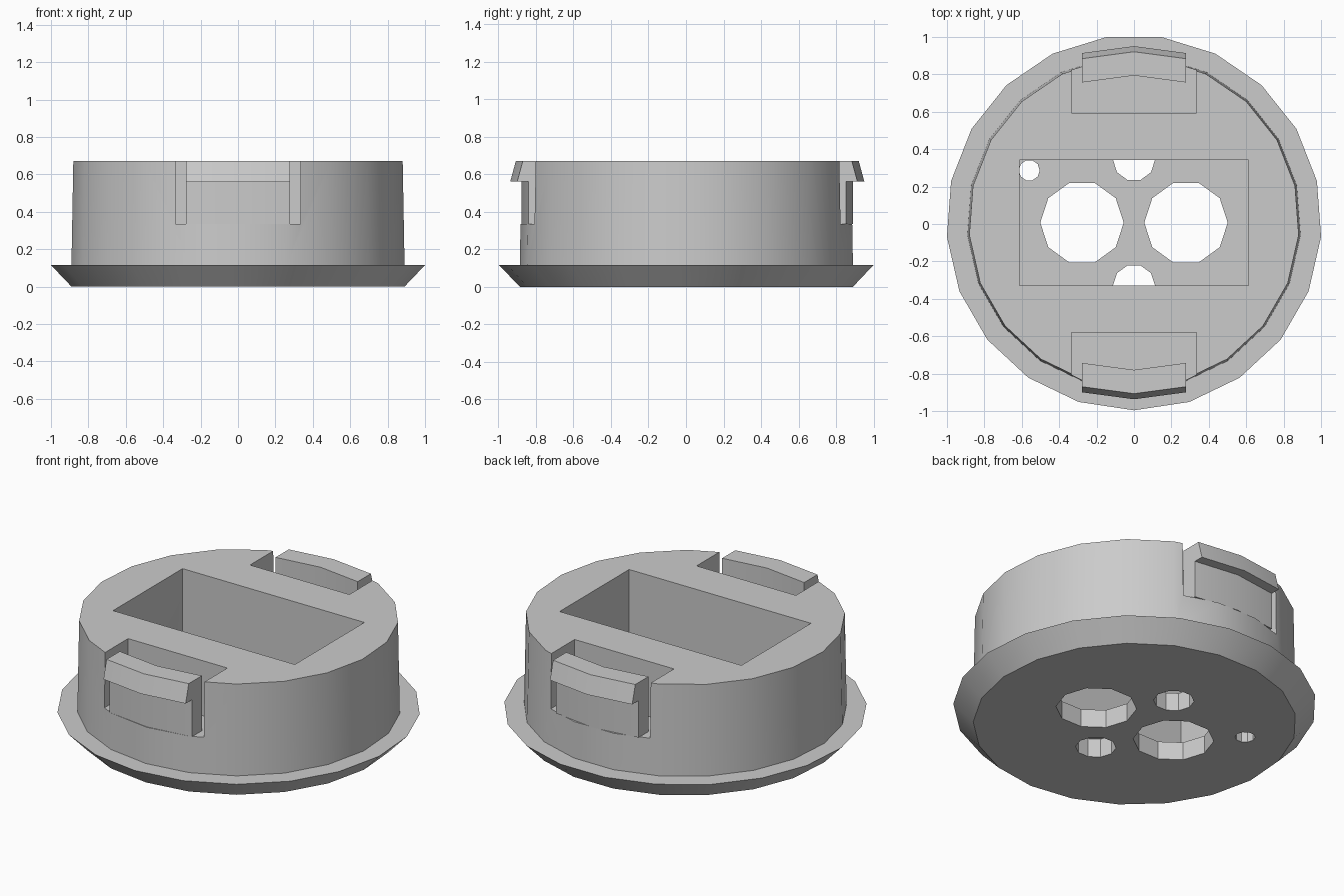
import bpy, bmesh, math
from mathutils import Vector

if "Cube" in bpy.data.objects:
    bpy.data.objects.remove(bpy.data.objects["Cube"], do_unlink=True)

CY = 0.007            # shared centre line in y
SIDES = 21
FLOOR = 0.11          # thickness of the base plate
NOTCH_Z = 0.335

grey = bpy.data.materials.new("plain_grey")
grey.use_nodes = True
colour = (0.6, 0.6, 0.6, 1)
grey.diffuse_color = colour
grey.node_tree.nodes["Principled BSDF"].inputs["Base Color"].default_value = colour


def loft(name, rings):
    """Closed solid through rings with equal point counts."""
    bm = bmesh.new()
    loops = [[bm.verts.new(p) for p in ring] for ring in rings]
    n = len(loops[0])
    for a, b in zip(loops, loops[1:]):
        for i in range(n):
            j = (i + 1) % n
            bm.faces.new((a[i], a[j], b[j], b[i]))
    bm.faces.new(loops[0][::-1])
    bm.faces.new(loops[-1])
    bmesh.ops.recalc_face_normals(bm, faces=bm.faces)
    mesh = bpy.data.meshes.new(name)
    bm.to_mesh(mesh)
    bm.free()
    mesh.materials.append(grey)
    obj = bpy.data.objects.new(name, mesh)
    bpy.context.collection.objects.link(obj)
    return obj


def circle(r, z, n, x=0, y=CY, start=0):
    return [Vector((x + r * math.cos(start + math.tau * i / n),
                    y + r * math.sin(start + math.tau * i / n), z)) for i in range(n)]


def box(name, x0, x1, y0, y1, z0, z1):
    return loft(name, [[(x0, y0, z), (x1, y0, z), (x1, y1, z), (x0, y1, z)]
                       for z in (z0, z1)])


def cut(target, cutter):
    cutter.hide_render = True
    mod = target.modifiers.new("cut", 'BOOLEAN')
    mod.operation = 'DIFFERENCE'
    mod.solver = 'EXACT'
    mod.object = cutter
    bpy.context.view_layer.update()
    graph = bpy.context.evaluated_depsgraph_get()
    result = bpy.data.meshes.new_from_object(target.evaluated_get(graph))
    target.modifiers.clear()
    target.data = result
    bpy.data.objects.remove(cutter, do_unlink=True)


# Round housing with a flared flange at its base
profile = [(0.893, 0), (1.003, 0.115), (0.893, 0.115), (0.883, 0.67)]
housing = loft("housing", [circle(r, z, SIDES, start=-math.pi / 2) for r, z in profile])

# Rectangular pocket
cut(housing, box("pocket_cutter", -0.613, 0.613, CY - 0.335, CY + 0.335, FLOOR, 1))

# Holes through the base: two large, two half covered, one small
holes = [(-0.278, CY, 0.223, 0.2), (0.278, CY, 0.223, 0.2),
         (0, CY + 0.335, 0.112, FLOOR + 0.004), (0, CY - 0.335, 0.112, FLOOR + 0.004),
         (-0.56, CY + 0.28, 0.056, 0.2)]
for x, y, r, top in holes:
    cut(housing, loft("hole_cutter", [circle(r, z, 10, x, y) for z in (-0.1, top)]))

# Notches at front and back, each with a hooked latch
section = [(0.75, NOTCH_Z), (0.847, NOTCH_Z), (0.847, 0.56),
           (0.907, 0.56), (0.877, 0.67), (0.75, 0.67)]
parts = [housing]
for name, side in (("front_latch", -1), ("back_latch", 1)):
    ys = sorted((CY + side * 0.587, CY + side * 1.2))
    cut(housing, box("notch_cutter", -0.335, 0.335, *ys, NOTCH_Z, 1))
    parts.append(loft(name, [[(x, CY + side * (y + bulge), z) for y, z in section]
                             for x, bulge in ((-0.277, 0), (0, 0.037), (0.277, 0))]))

# Smooth the round wall, keep real edges sharp
bpy.ops.object.select_all(action='DESELECT')
for obj in parts:
    obj.select_set(True)
bpy.context.view_layer.objects.active = housing
bpy.ops.object.shade_smooth_by_angle(angle=math.radians(30))
